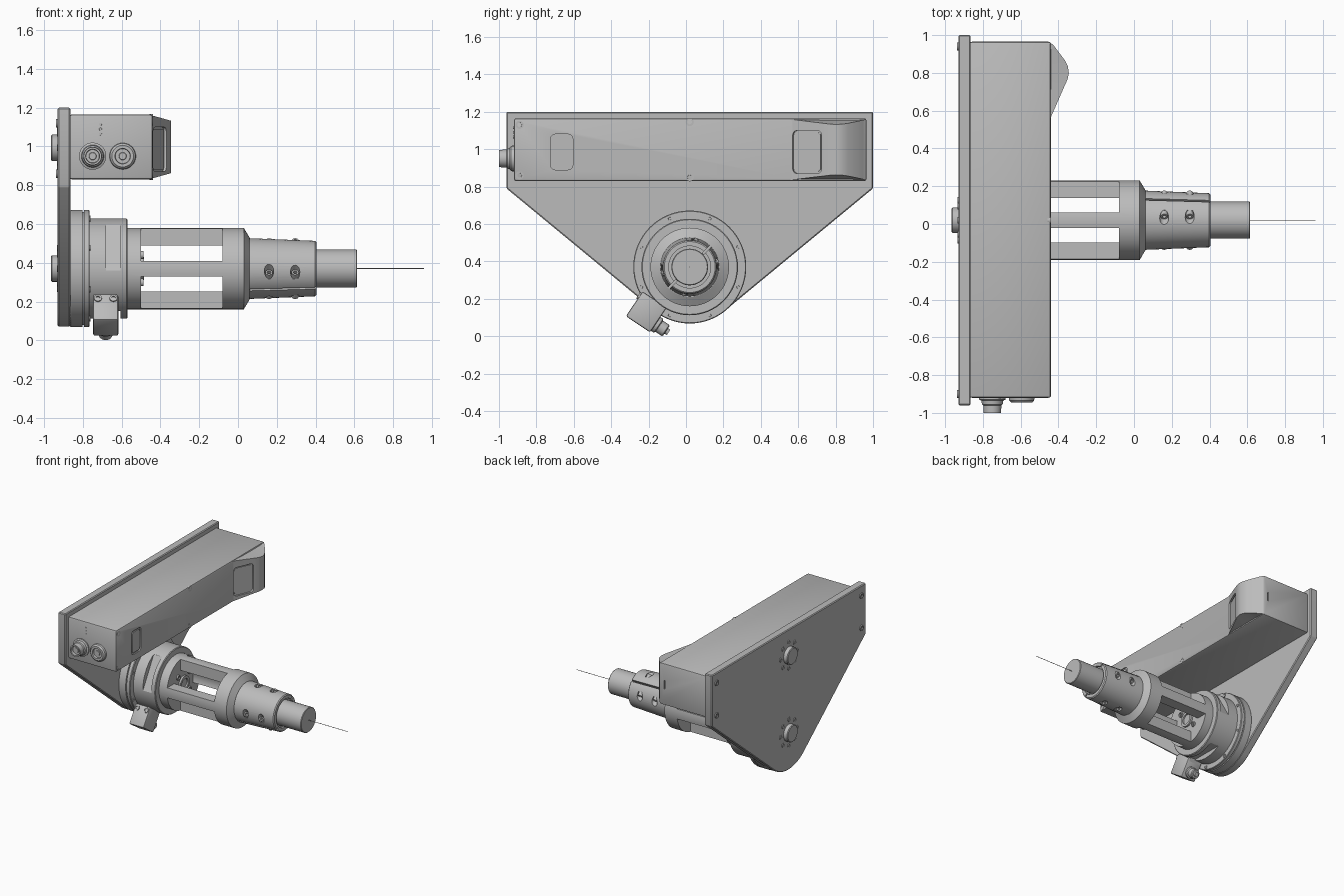
import bpy, bmesh, math
from mathutils import Matrix, Vector

if "Cube" in bpy.data.objects:
    bpy.data.objects.remove(bpy.data.objects["Cube"], do_unlink=True)

grey = bpy.data.materials.new("machined grey")
grey.use_nodes = True
grey.diffuse_color = (0.5, 0.5, 0.5, 1)
grey.node_tree.nodes["Principled BSDF"].inputs["Base Color"].default_value = (0.5, 0.5, 0.5, 1)

CY, CZ = 0.02, 0.37            # spindle axis
AXIS = Vector((0, CY, CZ))
X, Y, Z = Vector((1, 0, 0)), Vector((0, 1, 0)), Vector((0, 0, 1))


def finish(name, bm, matrix=Matrix()):
    bmesh.ops.recalc_face_normals(bm, faces=bm.faces)
    mesh = bpy.data.meshes.new(name)
    bm.to_mesh(mesh)
    bm.free()
    mesh.transform(matrix)
    mesh.materials.append(grey)
    obj = bpy.data.objects.new(name, mesh)
    bpy.context.collection.objects.link(obj)
    return obj


def lathe(name, profile, origin=AXIS, axis=X, sides=48):
    """Revolve (distance, radius) pairs about an axis."""
    bm = bmesh.new()
    rings = []
    for d, r in profile:
        rings.append([bm.verts.new((d, r * math.cos(a), r * math.sin(a)))
                      for a in (math.tau * i / sides for i in range(sides))])
    for a, b in zip(rings, rings[1:]):
        for i in range(sides):
            j = (i + 1) % sides
            bm.faces.new((a[i], a[j], b[j], b[i]))
    bm.faces.new(rings[0])
    bm.faces.new(rings[-1])
    turn = axis.to_track_quat('X', 'Z').to_matrix().to_4x4()
    return finish(name, bm, Matrix.Translation(origin) @ turn)


def box(name, lo, hi, matrix=Matrix(), bevel=0, along_x=False, segments=3):
    """Box between two corners; optionally round all edges or only those along x."""
    bm = bmesh.new()
    bmesh.ops.create_cube(bm, size=1)
    for v in bm.verts:
        v.co = [(l + h) / 2 + c * (h - l) for l, h, c in zip(lo, hi, v.co)]
    if bevel:
        edges = [e for e in bm.edges if not along_x
                 or abs(e.verts[0].co.x - e.verts[1].co.x) > 1e-6]
        bmesh.ops.bevel(bm, geom=edges, offset=bevel, segments=segments,
                        affect='EDGES', profile=0.5)
    return finish(name, bm, matrix)


def boolean(obj, tools, operation='DIFFERENCE'):
    for tool in tools:
        mod = obj.modifiers.new("cut", 'BOOLEAN')
        mod.operation, mod.object, mod.solver = operation, tool, 'EXACT'
    graph = bpy.context.evaluated_depsgraph_get()
    mesh = bpy.data.meshes.new_from_object(obj.evaluated_get(graph))
    obj.modifiers.clear()
    obj.data = mesh
    for tool in tools:
        bpy.data.objects.remove(tool, do_unlink=True)


def screw(name, origin, axis, r=0.022, h=0.008):
    return lathe(name, [(-0.01, r), (h, r), (h, r * 0.55), (h * 0.2, r * 0.5)], Vector(origin), axis, 16)


def around(angle):
    """Turn about the spindle axis."""
    return Matrix.Translation(AXIS) @ Matrix.Rotation(angle, 4, 'X')


def radial(angle):
    return Vector((0, math.cos(angle), math.sin(angle)))


# Back plate: rectangle running tangentially into a round bottom
half, drop, radius = 0.98, 0.42, 0.30
start = math.atan2(drop, half) - math.acos(radius / math.hypot(half, drop))
outline = [(-half, 1.2 - CZ), (half, 1.2 - CZ), (half, drop)]
for i in range(33):
    a = start + (-math.pi - 2 * start) * i / 32
    outline.append((radius * math.cos(a), radius * math.sin(a)))
outline.append((-half, drop))
bm = bmesh.new()
face = bm.faces.new([bm.verts.new((-0.93, y, z)) for y, z in outline])
ext = bmesh.ops.extrude_face_region(bm, geom=[face])
bmesh.ops.translate(bm, vec=(0.065, 0, 0), verts=[g for g in ext["geom"] if isinstance(g, bmesh.types.BMVert)])
bmesh.ops.bevel(bm, geom=bm.edges[:], offset=0.006, segments=1, affect='EDGES')
finish("back_plate", bm, Matrix.Translation(AXIS))

for z in (0.86, 1.12):
    for y in (-0.9, 0.94):
        screw("plate_screw", (-0.93, y, z), -X)

# Round bosses on the back with their screw rings
for z in (CZ, 0.993):
    c = Vector((-0.93, CY, z))
    lathe("bearing_boss", [(-0.01, 0.068), (0.03, 0.068), (0.035, 0.062)], c, -X)
    for i in range(8):
        screw("boss_screw", c + 0.105 * radial(math.tau * i / 8), -X, 0.017, 0.005)

# Control housing with its tapered nose
housing = box("control_housing", (-0.87, -0.92, 0.83), (-0.44, 0.965, 1.165), bevel=0.012, segments=2)
nose_path = [(-0.445, 0.55), (-0.438, 0.57), (-0.37, 0.725), (-0.352, 0.765), (-0.345, 0.80),
             (-0.35, 0.835), (-0.365, 0.865), (-0.425, 0.945), (-0.445, 0.962)]
bm = bmesh.new()
strips = []
for x, y in nose_path:
    h = 0.163 - 0.28 * (x + 0.445)
    strips.append([bm.verts.new(p) for p in ((-0.47, y, 0.9975 - 0.163), (x, y, 0.9975 - h),
                                            (x, y, 0.9975 + h), (-0.47, y, 0.9975 + 0.163))])
for a, b in zip(strips, strips[1:]):
    for i in range(4):
        j = (i + 1) % 4
        bm.faces.new((a[i], a[j], b[j], b[i]))
bm.faces.new(strips[0])
bm.faces.new(strips[-1])
boolean(housing, [finish("nose", bm)], 'UNION')

# Recessed windows in the housing
slope = Matrix.Translation((-0.404, 0.648, 0.985)) @ Matrix.Rotation(-math.atan2(0.068, 0.155), 4, 'Z')
boolean(housing, [
    box("cut", (-0.45, -0.725, 0.89), (-0.4, -0.605, 1.08), bevel=0.025, along_x=True),
    box("cut", (-0.014, -0.085, -0.115), (0.1, 0.085, 0.115), slope, 0.025, True),
    box("cut", (-0.49, 0.955, 0.96), (-0.48, 1.0, 1.03))])
box("side_window", (-0.46, -0.713, 0.902), (-0.442, -0.617, 1.068), bevel=0.02, along_x=True)
box("nose_window", (-0.025, -0.075, -0.105), (-0.008, 0.075, 0.105), slope, 0.02, True)

for y, z in ((-0.89, 1.13), (-0.89, 0.86), (0.02, 1.145), (0.02, 0.85), (0.93, 1.11), (0.93, 0.875)):
    screw("housing_screw", (-0.447, y, z), X)

# Sockets and indicator lamps on the front end
lathe("large_socket", [(0, 0.07), (0.01, 0.07), (0.015, 0.058), (0.035, 0.055), (0.04, 0.048), (0.08, 0.046),
                       (0.08, 0.036), (0.06, 0.034)], Vector((-0.75, -0.92, 0.95)), -Y)
lathe("small_socket", [(0, 0.068), (0.015, 0.066), (0.025, 0.056), (0.025, 0.04), (0.01, 0.038)],
      Vector((-0.595, -0.92, 0.95)), -Y)
for x, depth in ((-0.75, -0.982), (-0.595, -0.932)):
    lathe("socket_core", [(0, 0.02), (0.008, 0.018)], Vector((x, depth + 0.002, 0.95)), -Y, 16)
for z in (1.065, 1.09, 1.115):
    lathe("lamp", [(-0.005, 0.008), (0.004, 0.007)], Vector((-0.71, -0.92, z)), -Y, 12)

# Mounting flange with bolt ring
lathe("flange", [(-0.87, 0.296), (-0.86, 0.302), (-0.803, 0.302), (-0.803, 0.292), (-0.795, 0.292),
                 (-0.795, 0.302), (-0.77, 0.302), (-0.765, 0.298)], sides=64)
for i in range(8):
    screw("flange_bolt", AXIS + 0.28 * radial(math.tau * (i + 0.5) / 8) + X * -0.765, X, 0.015, 0.004)

# Drum with three flat pockets
drum = lathe("drum", [(-0.78, 0.258), (-0.575, 0.258), (-0.57, 0.253)], sides=64)
boolean(drum, [box("cut", (-0.68, 0.218, -0.2), (-0.605, 0.4, 0.2), around(math.radians(a)))
               for a in (30, 150, 270)])

# Four-bar cage, hollow between its end rings
cage = lathe("cage", [(-0.60, 0.21), (0.03, 0.21), (0.06, 0.16)], sides=64)
boolean(cage, [lathe("cut", [(-0.5, 0.125), (-0.08, 0.125)])]
        + [box("cut", (-0.5, 0.04, 0.04), (-0.08, 0.3, 0.3), around(math.pi / 2 * i)) for i in range(4)])
lathe("cage_hub", [(-0.51, 0.06), (-0.485, 0.06), (-0.485, 0.04), (-0.497, 0.04)], sides=32)
for i in range(4):
    screw("cage_screw", AXIS + 0.1 * radial(math.pi / 2 * i + math.pi / 4) + X * -0.5, X, 0.02, 0.012)

# Split clamp collar with cross screws
collar = lathe("clamp_collar", [(0.05, 0.157), (0.398, 0.143), (0.405, 0.136), (0.405, 0.112), (0.385, 0.112)],
               sides=64)
split, across = radial(math.pi / 4), radial(3 * math.pi / 4)
cutters = [box("cut", (0.062, -0.2, -0.006), (0.5, -0.1, 0.006), around(math.pi / 4)),
           box("cut", (0.062, 0.1, -0.006), (0.5, 0.2, 0.006), around(math.pi / 4))]
for x in (0.16, 0.295):
    for side in (-1, 1):
        for end in (-1, 1):
            seat = AXIS + X * x + split * side * 0.115
            cutters.append(lathe("cut", [(0.06, 0.024), (0.2, 0.024)], seat, across * end, 24))
            lathe("clamp_screw", [(0.05, 0.019), (0.088, 0.019), (0.088, 0.01), (0.07, 0.01)],
                  seat, across * end, 16)
boolean(collar, cutters)

# Output shaft and its thin centre wire
lathe("output_shaft", [(0.37, 0.098), (0.611, 0.098), (0.615, 0.094)])
lathe("centre_wire", [(0.61, 0.002), (0.96, 0.002)], sides=8)

# Cable box hanging off the drum, with plug and lid screws
tilt = Matrix.Translation((-0.6825, -0.212, 0.13)) @ Matrix.Rotation(math.radians(-34), 4, 'X')
box("cable_box", (-0.065, -0.078, -0.08), (0.065, 0.078, 0.08), tilt, 0.01, segments=2)
box("cable_box_neck", (-0.05, -0.01, 0.05), (0.05, 0.078, 0.18), tilt)
turn = tilt.to_3x3()
lathe("cable_plug", [(0.06, 0.045), (0.095, 0.045), (0.1, 0.036), (0.14, 0.036), (0.145, 0.03),
                     (0.145, 0.018), (0.16, 0.016)], tilt @ Vector((0, 0, -0.025)), turn @ Y, 24)
for x in (-0.04, 0.04):
    screw("lid_screw", tilt @ Vector((x, -0.078, 0.05)), turn @ -Y, 0.02)

# Smooth round parts while keeping hard edges
for obj in bpy.context.scene.objects:
    obj.select_set(obj.type == 'MESH')
    if obj.type == 'MESH':
        bpy.context.view_layer.objects.active = obj
bpy.ops.object.shade_smooth_by_angle(angle=math.radians(28))
